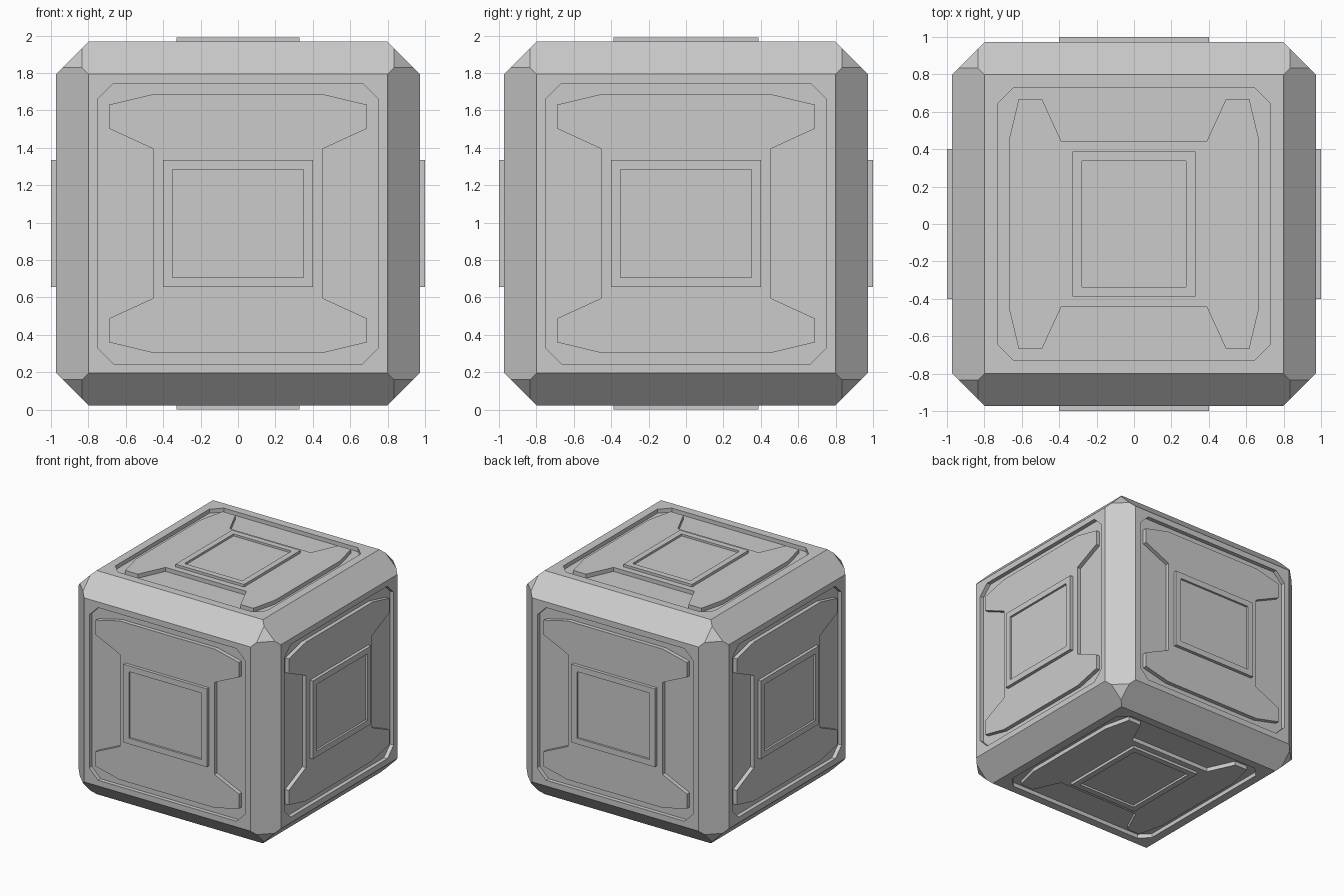
import bpy, bmesh
from itertools import product
from mathutils import Matrix, Vector

if "Cube" in bpy.data.objects:
    bpy.data.objects.remove(bpy.data.objects["Cube"])

CZ = 0.995  # height of the crate centre


def finish(bm, name):
    bmesh.ops.recalc_face_normals(bm, faces=bm.faces[:])
    me = bpy.data.meshes.new(name)
    bm.to_mesh(me)
    bm.free()
    ob = bpy.data.objects.new(name, me)
    bpy.context.collection.objects.link(ob)
    return ob


def prism(bm, pts, w0, w1, mat, scale=1.0):
    """Extrude a (u, v) outline from depth w0 to w1; returns the outer cap."""
    low = [bm.verts.new(mat @ Vector((u * scale, v * scale, w0))) for u, v in pts]
    top = [bm.verts.new(mat @ Vector((u * scale, v * scale, w1))) for u, v in pts]
    n = len(pts)
    bm.faces.new(low[::-1])
    for i in range(n):
        bm.faces.new((low[i], low[(i + 1) % n], top[(i + 1) % n], top[i]))
    return bm.faces.new(top)


def four_way(quarter):
    """Mirror the outline of the +u +v quarter to all four quarters."""
    q = list(quarter)
    right_left = q + [(-u, v) for u, v in q[::-1]]
    return right_left + [(-u, -v) for u, v in right_left]


# Six face frames: local u, v, outward w
X, Y, Z = Vector((1, 0, 0)), Vector((0, 1, 0)), Vector((0, 0, 1))
sides = {"front": (X, Z, -Y), "right": (Y, Z, X), "back": (-X, Z, Y),
         "left": (-Y, Z, -X), "top": (Y, -X, Z), "bottom": (Y, X, -Z)}
frames = {}
for name, axes in sides.items():
    mat = Matrix(axes).transposed().to_4x4()
    mat.translation = (0, 0, CZ)
    frames[name] = mat

# Chamfered body with small cut corners
bm = bmesh.new()
for s in product((1, -1), repeat=3):
    for axis in range(3):
        for inner, outer in ((0.80, 0.972), (0.835, 0.937)):
            p = [inner] * 3
            p[axis] = outer
            bm.verts.new((p[0] * s[0], p[1] * s[1], p[2] * s[2] + CZ))
bmesh.ops.convex_hull(bm, input=bm.verts[:])
bmesh.ops.dissolve_limit(bm, angle_limit=0.01, verts=bm.verts[:], edges=bm.edges[:])
body = finish(bm, "crate_body")

# Octagonal recess cut in each face
octagon = four_way([(0.75, 0.665), (0.665, 0.75)])
bm = bmesh.new()
for name, mat in frames.items():
    prism(bm, octagon, 0.937, 1.1, mat, 0.97 if name in ("top", "bottom") else 1)
cutter = finish(bm, "recess_cutter")
cutter.hide_render = True
mod = body.modifiers.new("recesses", "BOOLEAN")
mod.operation = "DIFFERENCE"
mod.solver = "EXACT"
mod.object = cutter
bpy.context.view_layer.objects.active = body
bpy.ops.object.modifier_apply(modifier=mod.name)
bpy.data.objects.remove(cutter)

# Raised waisted plate and rimmed centre pad on each face
plate = four_way([(0.455, 0.40), (0.69, 0.508), (0.69, 0.635), (0.46, 0.69)])
pad = four_way([(0.40, 0.34)])
for name, mat in frames.items():
    cap = name in ("top", "bottom")
    k, height = (0.97, 0.995) if cap else (1.0, 1.0)
    bm = bmesh.new()
    prism(bm, plate, 0.93, 0.972, mat, k)
    finish(bm, name + "_plate")

    bm = bmesh.new()
    face = prism(bm, pad, 0.96, height, mat, k)
    bm.normal_update()
    bmesh.ops.inset_individual(bm, faces=[face], thickness=0.072)
    inner = bmesh.ops.extrude_discrete_faces(bm, faces=[face])["faces"][0]
    bmesh.ops.translate(bm, verts=inner.verts[:],
                        vec=mat.to_3x3() @ Vector((0, 0, -0.018)))
    finish(bm, name + "_pad")
